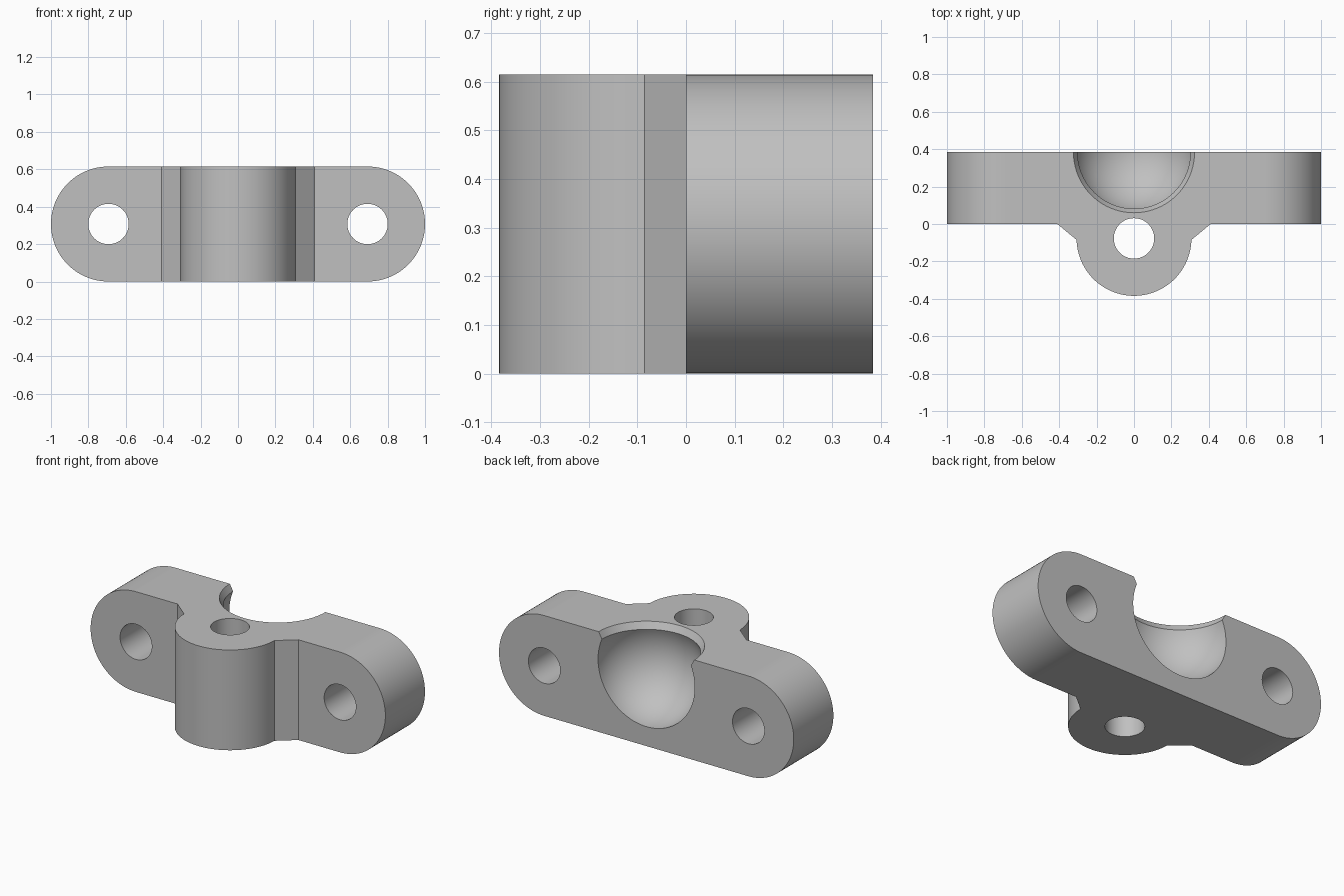
import bpy, bmesh
from math import sin, cos, pi, radians, asin
from mathutils import Matrix, Vector

if "Cube" in bpy.data.objects:
    bpy.data.objects.remove(bpy.data.objects["Cube"], do_unlink=True)

HEIGHT = 0.615          # overall height, also the width of the round ends
R = HEIGHT / 2
BACK = 0.384            # plane of the rear face
BOSS_Y = -0.077         # axis of the vertical boss
HOLE_X = 1 - R
HOLE_R = 0.108

metal = bpy.data.materials.new("plain grey")
metal.use_nodes = True
GREY = (0.53, 0.53, 0.53, 1)
metal.diffuse_color = GREY
metal.node_tree.nodes["Principled BSDF"].inputs["Base Color"].default_value = GREY


def finish(name, bm):
    bmesh.ops.recalc_face_normals(bm, faces=bm.faces)
    mesh = bpy.data.meshes.new(name)
    bm.to_mesh(mesh)
    bm.free()
    mesh.materials.append(metal)
    obj = bpy.data.objects.new(name, mesh)
    bpy.context.collection.objects.link(obj)
    return obj


def arc(cx, cy, r, start, end, n):
    """Points along an arc, angles in degrees."""
    angles = [radians(start + (end - start) * i / n) for i in range(n + 1)]
    return [(cx + r * cos(a), cy + r * sin(a)) for a in angles]


def prism(name, outline, place, direction):
    """Extrude a 2D outline, placed in space by a function."""
    bm = bmesh.new()
    face = bm.faces.new([bm.verts.new(place(u, v)) for u, v in outline])
    ext = bmesh.ops.extrude_face_region(bm, geom=[face])["geom"]
    bmesh.ops.translate(bm, vec=direction,
                        verts=[v for v in ext if isinstance(v, bmesh.types.BMVert)])
    return finish(name, bm)


def drill(name, location, rotation):
    bm = bmesh.new()
    bmesh.ops.create_cone(bm, cap_ends=True, segments=64, radius1=HOLE_R, radius2=HOLE_R,
                          depth=2, matrix=Matrix.Translation(location) @ rotation)
    return finish(name, bm)


def combine(target, tool, operation):
    mod = target.modifiers.new(operation, "BOOLEAN")
    mod.operation = operation
    mod.solver = "EXACT"
    mod.object = tool
    bpy.context.view_layer.objects.active = target
    bpy.ops.object.modifier_apply(modifier=mod.name)
    bpy.data.objects.remove(tool, do_unlink=True)


# Plate with rounded ends
outline = arc(HOLE_X, R, R, -90, 90, 48) + arc(-HOLE_X, R, R, 90, 270, 48)
bracket = prism("mounting_bracket", outline, lambda u, v: (u, 0, v), (0, BACK, 0))

# Vertical boss with angled shoulders
outline = ([(-0.41, 0.02), (-0.41, 0)] + arc(0, BOSS_Y, 0.307, 181.5, 358.5, 64)
           + [(0.41, 0), (0.41, 0.02)])
boss = prism("boss", outline, lambda u, v: (u, v, 0), (0, 0, HEIGHT))
combine(bracket, boss, "UNION")

# Bolt holes through the plate and the boss
for side in (-1, 1):
    tool = drill("bolt_cutter", (side * HOLE_X, 0, R), Matrix.Rotation(pi / 2, 4, "X"))
    combine(bracket, tool, "DIFFERENCE")
combine(bracket, drill("boss_cutter", (0, BOSS_Y, R), Matrix()), "DIFFERENCE")

# Spherical socket with a chamfered mouth, turned about a vertical axis
ball_r, ball_z, rim_z = 0.328, 0.447, 0.575
rim_angle = asin((rim_z - ball_z) / ball_r) * 180 / pi
profile = arc(0, ball_z, ball_r, -90, rim_angle, 36)
rim_r = profile[-1][0]
slope = (0.324 - rim_r) / (HEIGHT - rim_z)
profile += [(rim_r + slope * 0.08, rim_z + 0.08), (0, rim_z + 0.08)]
bm = bmesh.new()
points = [bm.verts.new((r, BACK, z)) for r, z in profile]
edges = [bm.edges.new(pair) for pair in zip(points, points[1:])]
bmesh.ops.spin(bm, geom=points + edges, cent=(0, BACK, 0), axis=(0, 0, 1),
               angle=2 * pi, steps=80, use_duplicate=False)
bmesh.ops.remove_doubles(bm, verts=bm.verts, dist=0.0005)
combine(bracket, finish("socket_cutter", bm), "DIFFERENCE")

# Smooth curved walls, crisp edges
bpy.ops.object.select_all(action="DESELECT")
bracket.select_set(True)
bpy.context.view_layer.objects.active = bracket
bpy.ops.object.shade_smooth_by_angle(angle=radians(20))
weighted = bracket.modifiers.new("even_shading", "WEIGHTED_NORMAL")
weighted.keep_sharp = True
